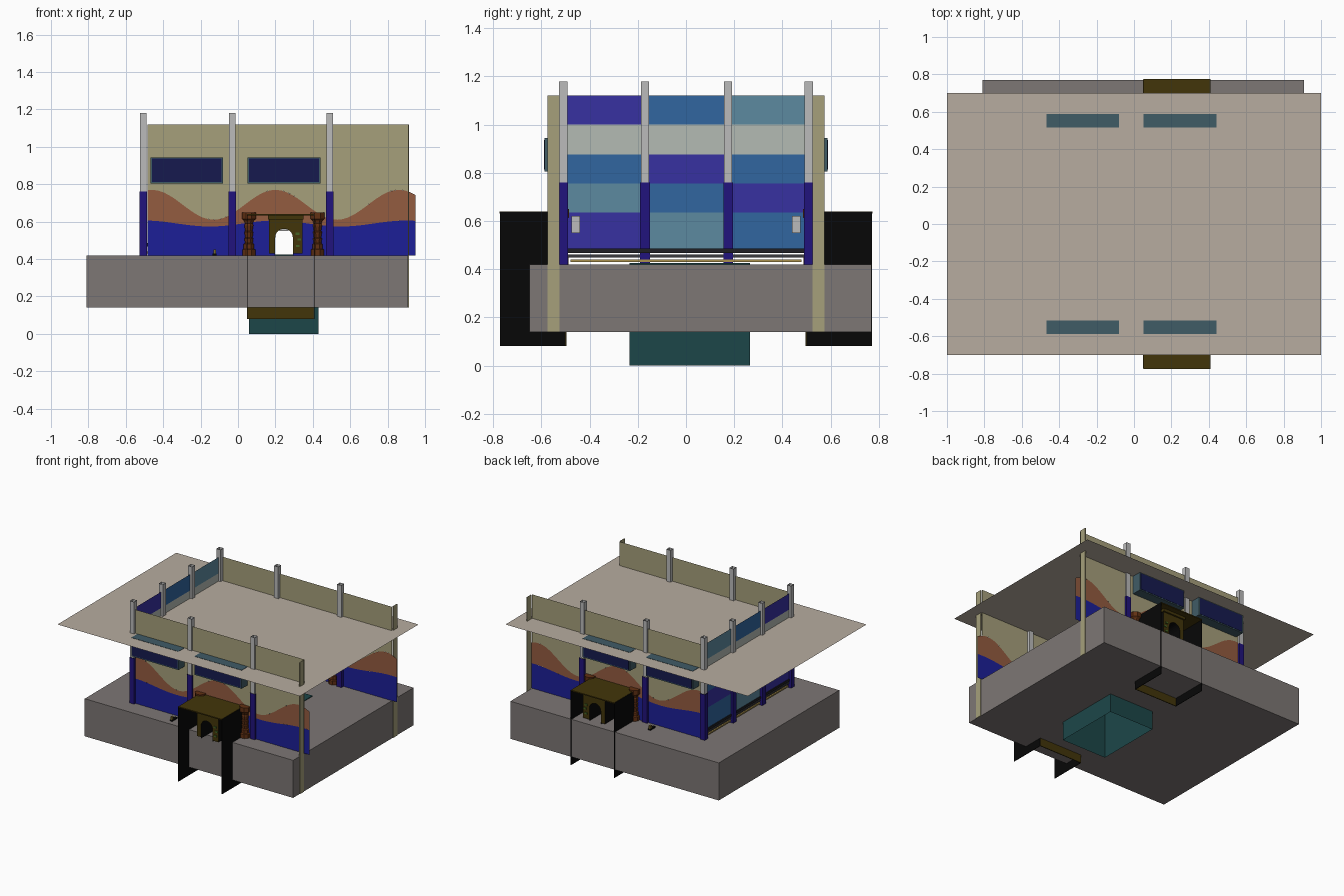
import bpy
import math

if "Cube" in bpy.data.objects:
    bpy.data.objects.remove(bpy.data.objects["Cube"])

MATS = {}


def mat(rgb):
    if rgb not in MATS:
        m = bpy.data.materials.new("paint_%d_%d_%d" % rgb)
        m.diffuse_color = [(c / 255) ** 2.2 for c in rgb] + [1]
        m.use_nodes = True
        m.node_tree.nodes["Principled BSDF"].inputs["Base Color"].default_value = m.diffuse_color
        MATS[rgb] = m
    return MATS[rgb]


def make(name, verts, faces, color=None):
    me = bpy.data.meshes.new(name)
    me.from_pydata(verts, [], faces)
    me.update()
    ob = bpy.data.objects.new(name, me)
    bpy.context.collection.objects.link(ob)
    if color:
        me.materials.append(mat(color))
    return ob


def box(name, x, y, z, color=None, skip=()):
    """Box from ranges; skip lists omitted sides out of bottom, top."""
    v = [(a, b, c) for c in z for b in y for a in x]
    f = {"bottom": (0, 2, 3, 1), "top": (4, 5, 7, 6), "front": (0, 1, 5, 4),
         "back": (3, 2, 6, 7), "left": (2, 0, 4, 6), "right": (1, 3, 7, 5)}
    return make(name, v, [q for k, q in f.items() if k not in skip], color)


def band(name, pts, y, color):
    """Vertical sheet at y between low and high edges, pts = (x, low, high)."""
    v = [(x, y, h) for x, lo, hi in pts for h in (lo, hi)]
    f = [(2 * i, 2 * i + 2, 2 * i + 3, 2 * i + 1) for i in range(len(pts) - 1)
         if pts[i + 1][0] - pts[i][0] > 1e-6]
    return make(name, v, f, color)


def lathe(name, cx, cy, prof, color, n=8):
    v, f = [], []
    for r, z in prof:
        for k in range(n):
            a = 2 * math.pi * (k + .5) / n
            v.append((cx + r * math.cos(a), cy + r * math.sin(a), z))
    for i in range(len(prof) - 1):
        for k in range(n):
            j = (k + 1) % n
            f.append((i * n + k, i * n + j, i * n + n + j, i * n + n + k))
    f += [tuple(range(n))[::-1], tuple(range(len(v) - n, len(v)))]
    return make(name, v, f, color)


KHAKI, RUST, BLUE = (164, 158, 122), (146, 92, 66), (34, 36, 150)
PURPLE, TEAL, GOLD = (38, 26, 124), (66, 92, 102), (68, 56, 18)
BLACK, BROWN, GREY = (16, 16, 16), (98, 52, 26), (186, 186, 186)
WALL = .515

# Foundation slab with a hole for the basin
sx, sy, sz = (-.81, .91), (-.65, .77), (.14, .42)
bx, by = (.06, .43), (-.235, .265)
box("slab_sides", sx, sy, sz, (124, 118, 116), ("top", "bottom"))
for nm, z in (("slab_bottom", .14), ("slab_top", .42)):
    v = [(a, b, z) for xs, ys in ((sx, sy), (bx, by))
         for a, b in ((xs[0], ys[0]), (xs[1], ys[0]), (xs[1], ys[1]), (xs[0], ys[1]))]
    make(nm, v, [(i, (i + 1) % 4, 4 + (i + 1) % 4, 4 + i) for i in range(4)], (124, 118, 116))
box("basin", bx, by, (0, .425), (34, 72, 74), ("bottom",))

# Flat roof sheet
make("roof_sheet", [(-1, -.7, .942), (1, -.7, .942), (1, .7, .942), (-1, .7, .942)],
     [(0, 1, 2, 3)], (182, 171, 158))


# Wave edges of the painted side walls
def rust_top(x):
    return .69 + .08 * math.cos(2 * math.pi * (x - .2) / .66)


def blue_top(x):
    return .59 + .016 * math.cos(2 * math.pi * (x - .2) / .7)


# Door arch outline (x, z)
AX, AR, AZ = .246, .047, .515
arch = [(AX - AR * math.cos(math.pi * k / 12), AZ + AR * math.sin(math.pi * k / 12))
        for k in range(13)]


def door_columns(x0, x1, low, top, n):
    """Columns from x0 to x1 leaving the arch open."""
    a, b = AX - AR, AX + AR
    left = [x0 + (a - x0) * k / n for k in range(n + 1)]
    right = [b + (x1 - b) * k / n for k in range(n + 1)]
    return ([(x, low, top(x)) for x in left] + [(x, z, top(x)) for x, z in arch]
            + [(x, low, top(x)) for x in right])


pillar = [(.038, .42), (.038, .45), (.03, .455), (.03, .48), (.022, .485), (.026, .51),
          (.021, .515), (.026, .545), (.021, .55), (.026, .58), (.022, .59), (.028, .605),
          (.04, .615), (.04, .65)]

for s, side in ((-1, "front"), (1, "back")):
    def ys(a, b):
        return tuple(sorted((s * a, s * b)))

    # Painted wall in three bands
    xs = [-.485 + 1.435 * k / 48 for k in range(49)]
    xk = [-.485 + 1.395 * k / 48 for k in range(49)]
    band(side + "_blue_wave", door_columns(-.485, .95, .42, blue_top, 20), s * WALL, BLUE)
    band(side + "_rust_wave", [(x, blue_top(x), rust_top(x)) for x in xs], s * WALL, RUST)
    band(side + "_upper_wall", [(x, rust_top(x), 1.12) for x in xk], s * WALL, KHAKI)
    box(side + "_end_strip", (.908, .914), ys(.525, .575), (.14, 1.12), KHAKI, ("top",))

    # Boxed windows
    for i, (a, b) in enumerate(((-.468, -.08), (.052, .442))):
        box("%s_window_frame_%d" % (side, i), (a, b), ys(.517, .588), (.805, .944), TEAL)
        box("%s_window_glass_%d" % (side, i), (a + .008, b - .008), ys(.587, .59),
            (.813, .937), (28, 32, 80))

    # Porch: canopy, thin side screens and lower back strip
    box(side + "_canopy", (.05, .408), ys(.515, .775), (.632, .64), GOLD)
    for x in (.05, .408):
        box(side + "_porch_screen", (x - .002, x + .002), ys(.5, .773), (.08, .638), BLACK)
    box(side + "_porch_base", (.05, .408), ys(.497, .503), (.08, .14), GOLD)

    # Doorway with arched tunnel
    yf = .72
    band(side + "_door_face", door_columns(.165, .345, .43, lambda x: .62, 2), s * yf, GOLD)
    for x in (.165, .345):
        make(side + "_door_side", [(x, s * yf, .43), (x, s * WALL, .43), (x, s * WALL, .62),
             (x, s * yf, .62)], [(0, 1, 2, 3)], BLACK)
    box(side + "_door_lintel", (.16, .35), ys(WALL, yf + .012), (.612, .632), GOLD)
    line = [(AX - AR, .42)] + arch + [(AX + AR, .42)]
    make(side + "_door_tunnel", [(x, s * y, z) for x, z in line for y in (WALL, yf)],
         [(2 * i, 2 * i + 1, 2 * i + 3, 2 * i + 2) for i in range(len(line) - 1)], BLACK)
    for x, z in ((.32, .47), (.328, .505), (.318, .535)):
        box(side + "_door_leaf", (x - .01, x + .01), ys(yf, yf + .006), (z - .006, z + .006),
            (70, 100, 40))

    # Turned pillars, wall plates and a small ground lamp
    for x in (.058, .425):
        lathe(side + "_pillar", x, s * .523, pillar, BROWN)
    box(side + "_inner_plate", (.22, .27), ys(.44, .476), (.55, .62), GREY)
    box(side + "_lamp_base", (-.135, -.115), ys(.55, .61), (.42, .43), BLACK)
    box(side + "_lamp_head", (-.132, -.118), ys(.59, .61), (.43, .452), (120, 105, 50))

# Posts, purple below and pale above, hollow at the top
spots = [(x, y) for x in (-.506, -.03, .49) for y in (-.51, .51)] + [(-.506, -.17), (-.506, .175)]
for x, y in spots:
    for nm, r, z, c in (("post_lower", .02, (.42, .76), PURPLE), ("post_upper", .017, (.76, 1.18), GREY)):
        box(nm, (x - r, x + r), (y - r, y + r), z, c, ("top", "bottom"))

# Tiled end wall
P, B, T, L = (58, 52, 160), (52, 102, 158), (92, 136, 158), (178, 186, 178)
rows = [(P, B, T), (L, L, L), (B, P, B), (T, B, P), (P, T, B)]
zs = [1.12, 1.0, .876, .755, .635, .485]
cols = [-.51, -.17, .175, .51]
for r, row in enumerate(rows):
    for c, color in enumerate(row):
        a, b, lo, hi = cols[c], cols[c + 1], zs[r + 1], zs[r]
        make("end_tile", [(-.506, a, lo), (-.506, b, lo), (-.506, b, hi), (-.506, a, hi)],
             [(0, 1, 2, 3)], color)

# Low rails under the end wall
box("rail_top", (-.512, -.47), (-.49, .49), (.468, .485), (36, 36, 40))
box("rail_middle", (-.508, -.49), (-.49, .49), (.448, .46), (60, 60, 64))
box("rail_gold", (-.508, -.48), (-.48, .48), (.43, .44), (170, 145, 80))
